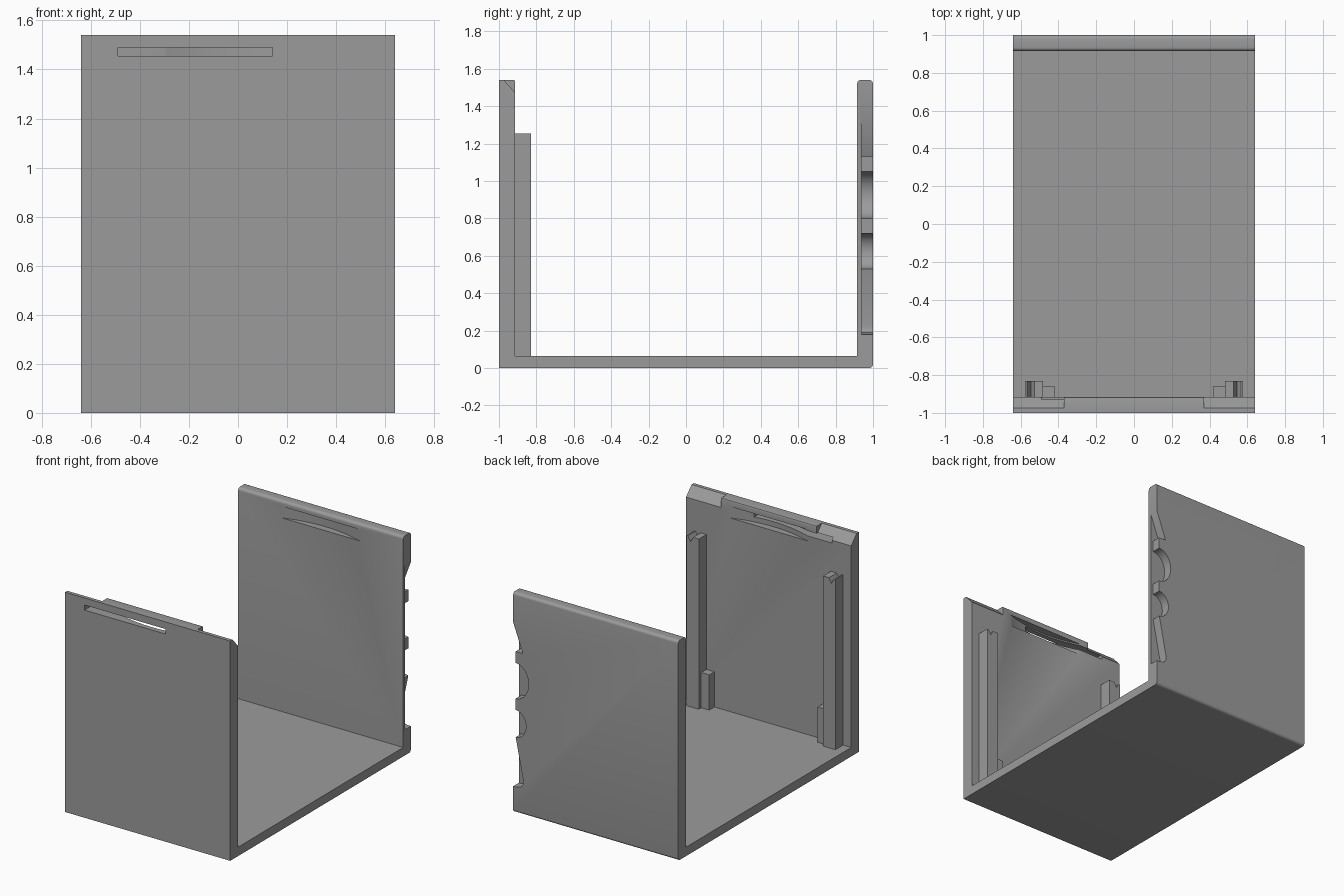
import bpy, bmesh
from math import sin, cos, pi, radians

if "Cube" in bpy.data.objects:
    bpy.data.objects.remove(bpy.data.objects["Cube"], do_unlink=True)

GREY = (0.33, 0.33, 0.33, 1)
mat = bpy.data.materials.new("plain grey")
mat.use_nodes = True
mat.diffuse_color = GREY
mat.node_tree.nodes["Principled BSDF"].inputs["Base Color"].default_value = GREY

W, H, T = 0.64, 1.54, 0.063      # half width, height, floor thickness
IN = 0.915                       # inner face of both walls


def prism(name, pts, axis, a, b):
    """Extrude a 2D outline along x (yz outline), y (xz outline) or z (xy outline)."""
    place = {"x": lambda p, d: (d, p[0], p[1]),
             "y": lambda p, d: (p[0], d, p[1]),
             "z": lambda p, d: (p[0], p[1], d)}[axis]
    bm = bmesh.new()
    lo = [bm.verts.new(place(p, a)) for p in pts]
    hi = [bm.verts.new(place(p, b)) for p in pts]
    bm.faces.new(lo)
    bm.faces.new(hi)
    for i in range(len(pts)):
        j = (i + 1) % len(pts)
        bm.faces.new((lo[i], lo[j], hi[j], hi[i]))
    bmesh.ops.recalc_face_normals(bm, faces=bm.faces)
    me = bpy.data.meshes.new(name)
    bm.to_mesh(me)
    bm.free()
    me.materials.append(mat)
    ob = bpy.data.objects.new(name, me)
    bpy.context.collection.objects.link(ob)
    return ob


def arc(cx, cy, rx, ry, start, end, n):
    angles = [radians(start + (end - start) * i / n) for i in range(n + 1)]
    return [(cx + rx * cos(t), cy + ry * sin(t)) for t in angles]


def box_outline(x0, x1, y0, y1):
    return [(x0, y0), (x1, y0), (x1, y1), (x0, y1)]


def cut(ob, cutter):
    cutter.hide_render = True
    mod = ob.modifiers.new("cut", "BOOLEAN")
    mod.operation, mod.solver, mod.object = "DIFFERENCE", "EXACT", cutter
    bpy.context.view_layer.objects.active = ob
    bpy.ops.object.modifier_apply(modifier=mod.name)
    bpy.data.objects.remove(cutter, do_unlink=True)


# U-shaped shell: floor, front wall and rounded back wall
R = 0.02
outline = [(-1, 0)]
outline += arc(1 - R, R, R, R, -90, 0, 5)
outline += arc(1 - R, H - R, R, R, 0, 90, 5)
outline += arc(IN + R, H - R, R, R, 90, 180, 5)
outline += [(IN, T), (-IN, T)]
outline += arc(-IN - 0.007, H - 0.007, 0.007, 0.007, 0, 90, 3)
outline += [(-1, H)]
shell = prism("shell", outline, "x", -W, W)

# Sloped inner edge at both ends of the front wall top
wedge = [(-0.985, 1.551), (-0.905, 1.464), (-0.905, 1.56)]
for s in (-1, 1):
    cut(shell, prism("wedge_cutter", wedge, "x", s * 0.37, s * 0.7))

# Shallow curved finger grooves inside both walls
DEPTH, RAD = 0.05, 0.925
for s in (-1, 1):
    ring = arc(0, s * (IN + DEPTH - RAD), RAD, RAD, 0, 360, 200)[:-1]
    cut(shell, prism("groove_cutter", ring, "z", 1.42, 1.5))

# Through slot in the front wall
cut(shell, prism("slot_cutter", box_outline(-0.49, 0.14, 1.455, 1.49), "y", -1.1, -0.88))

# Stepped recess with two rounded bays along the left edge of the back wall
recess = [(0.7, 1.33), (W, 1.33), (0.565, 1.13), (0.62, 1.13)]
recess += arc(0.62, 0.925, 0.1, 0.125, 90, 270, 16)
recess += arc(0.62, 0.625, 0.08, 0.095, 90, 270, 14)
recess += [(0.56, 0.235), (0.563, 0.21), (0.58, 0.19), (0.61, 0.182), (W, 0.18), (0.7, 0.18)]
cut(shell, prism("recess_cutter", recess, "y", 0.937, 1.1))

# Guide rails with notched tops, each with a low stop block beside it
TOP = 1.255
for s, side in ((1, "left"), (-1, "right")):
    rail = [(0.482, 0.03), (0.577, 0.03), (0.577, TOP), (0.567, TOP),
            (0.545, TOP - 0.035), (0.527, TOP), (0.482, TOP)]
    prism(side + "_rail", [(s * x, z) for x, z in rail], "y", -IN - 0.02, -0.83)
    prism(side + "_stop", [(s * x, z) for x, z in box_outline(0.42, 0.5, 0.03, 0.31)],
          "y", -IN - 0.02, -0.857)

# Smooth the rounded surfaces, keep sharp edges
bpy.ops.object.select_all(action="DESELECT")
shell.select_set(True)
bpy.context.view_layer.objects.active = shell
bpy.ops.object.shade_smooth_by_angle(angle=radians(30))
